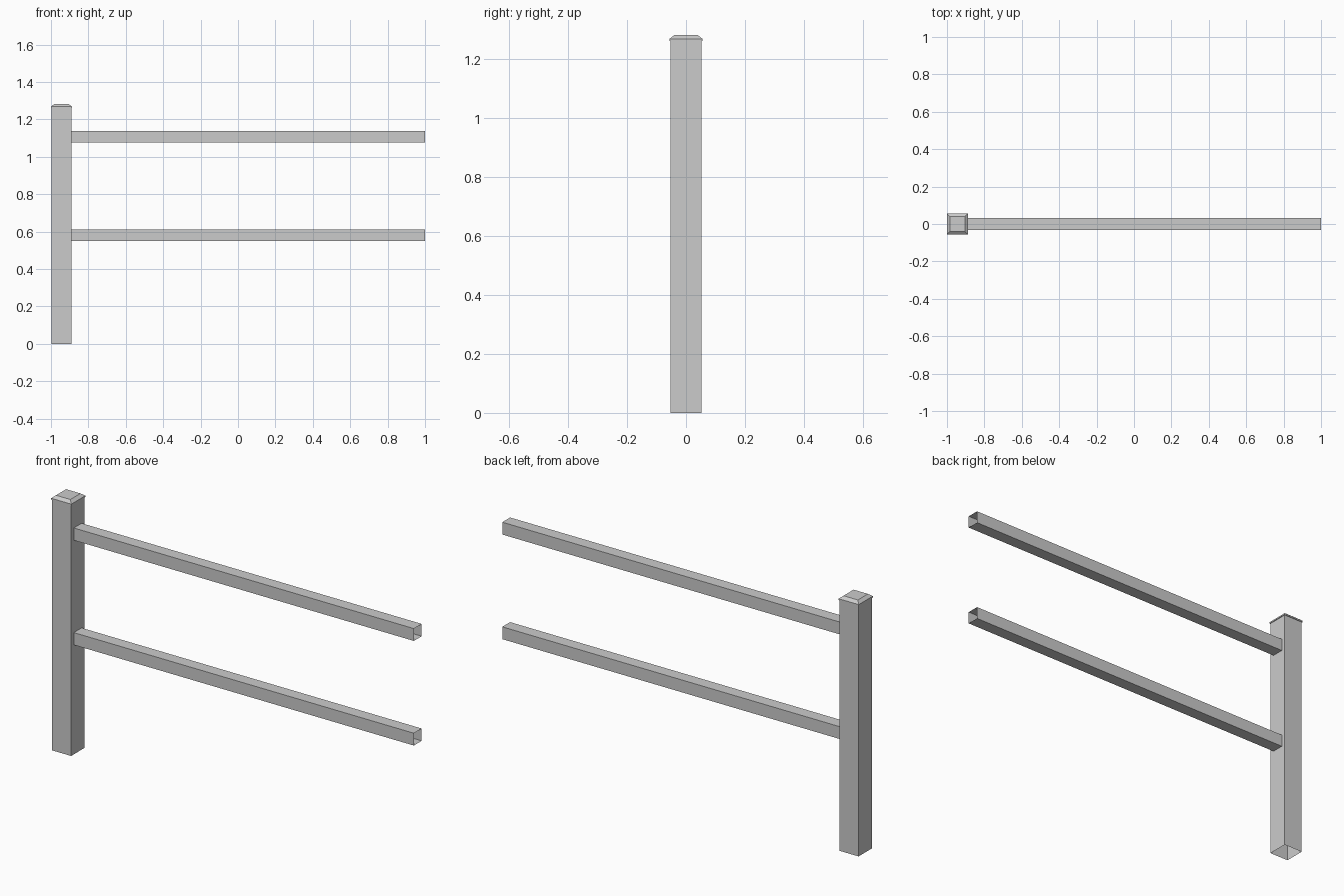
import bpy, bmesh
from mathutils import Vector

if "Cube" in bpy.data.objects:
    bpy.data.objects.remove(bpy.data.objects["Cube"])


def square_loft(name, rings, axis, cx, cz=0.0, fill_end=False):
    """Skin square rings (half_size, position) along axis; ends stay open unless filled."""
    bm = bmesh.new()
    loops = []
    for h, p in rings:
        loop = []
        for a, b in ((-h, -h), (h, -h), (h, h), (-h, h)):
            co = Vector((cx + a, b, p)) if axis == 'Z' else Vector((p, a, cz + b))
            loop.append(bm.verts.new(co))
        loops.append(loop)
    for lo, hi in zip(loops, loops[1:]):
        for i in range(4):
            j = (i + 1) % 4
            bm.faces.new((lo[i], lo[j], hi[j], hi[i]))
    if fill_end:
        bm.faces.new(loops[-1])
    mesh = bpy.data.meshes.new(name)
    bm.to_mesh(mesh)
    bm.free()
    obj = bpy.data.objects.new(name, mesh)
    bpy.context.collection.objects.link(obj)
    return obj


POST_X, POST_H = -0.944, 0.0525

# Hollow post, open at the bottom
square_loft("post", [(POST_H, 0), (POST_H, 1.261)], 'Z', POST_X)

# Cap: overhanging lip, short side, chamfer and flat top
square_loft("post_cap",
            [(POST_H, 1.261), (0.056, 1.261), (0.056, 1.268), (0.04, 1.281)],
            'Z', POST_X, fill_end=True)

# Hollow square rails, open at the ends
for name, z in (("lower_rail", 0.581), ("upper_rail", 1.107)):
    square_loft(name, [(0.031, POST_X + POST_H), (0.031, 1.0)], 'X', 0, z)
